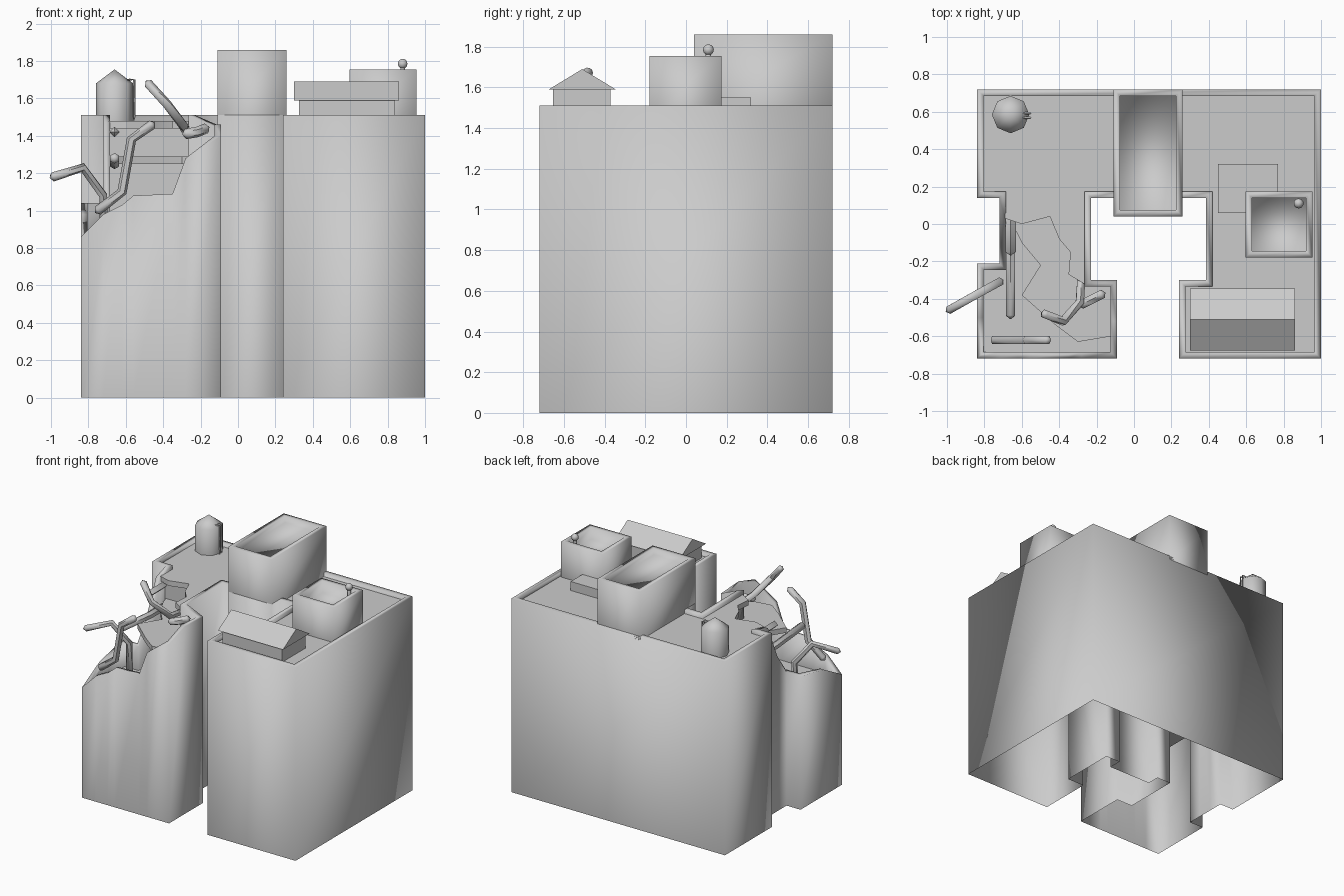
import bpy, bmesh
from mathutils import Vector

if "Cube" in bpy.data.objects:
    bpy.data.objects.remove(bpy.data.objects["Cube"])

GREY = (0.6, 0.6, 0.6, 1)
mat = bpy.data.materials.new("concrete grey")
mat.use_nodes = True
mat.diffuse_color = GREY
mat.node_tree.nodes["Principled BSDF"].inputs["Base Color"].default_value = GREY

WALL, ROOF, RIM, CELLAR = 0.035, 1.48, 1.51, 0.85


def finish(name, bm, angle=None):
    """Turn a bmesh into a shaded object; no angle means smooth everywhere."""
    bmesh.ops.recalc_face_normals(bm, faces=bm.faces)
    mesh = bpy.data.meshes.new(name)
    bm.to_mesh(mesh)
    bm.free()
    mesh.materials.append(mat)
    obj = bpy.data.objects.new(name, mesh)
    bpy.context.collection.objects.link(obj)
    bpy.ops.object.select_all(action='DESELECT')
    obj.select_set(True)
    bpy.context.view_layer.objects.active = obj
    if angle is None:
        bpy.ops.object.shade_smooth()
    else:
        bpy.ops.object.shade_smooth_by_angle(angle=angle)
    return obj


def inset(points, dist):
    """Mitred inward offset of a counter-clockwise outline."""
    result = []
    for i, p in enumerate(points):
        a = (p - points[i - 1]).normalized()
        b = (points[(i + 1) % len(points)] - p).normalized()
        na, nb = Vector((-a.y, a.x)), Vector((-b.y, b.x))
        result.append(p + (na + nb) * dist / (1 + na.dot(nb)))
    return result


def shell(name, outline, base, floor_at, floor=False):
    """Open-bottomed wall ring with a flat rim and an inner face."""
    bm = bmesh.new()
    plan = [Vector(p[:2]) for p in outline]
    tops = [p[2] for p in outline]
    inner = inset(plan, WALL)
    rings = [[bm.verts.new((p.x, p.y, base)) for p in plan],
             [bm.verts.new((p.x, p.y, z)) for p, z in zip(plan, tops)],
             [bm.verts.new((p.x, p.y, z)) for p, z in zip(inner, tops)],
             [bm.verts.new((p.x, p.y, floor_at(p))) for p in inner]]
    for low, high in zip(rings, rings[1:]):
        for i in range(len(plan)):
            bm.faces.new((low[i - 1], low[i], high[i], high[i - 1]))
    if floor:
        bm.faces.new(rings[-1])
    return finish(name, bm)


def slab(name, points, z, thick, angle=0.5):
    bm = bmesh.new()
    face = bm.faces.new([bm.verts.new((x, y, z)) for x, y in points])
    ext = bmesh.ops.extrude_face_region(bm, geom=[face])
    moved = [v for v in ext["geom"] if isinstance(v, bmesh.types.BMVert)]
    bmesh.ops.translate(bm, verts=moved, vec=(0, 0, -thick))
    return finish(name, bm, angle)


def rect(x0, x1, y0, y1):
    return [(x0, y0), (x1, y0), (x1, y1), (x0, y1)]


def beam(name, path, radius, sides=6):
    """Bent bar with pointed ends."""
    pts = [Vector(p) for p in path]
    first, last = (pts[1] - pts[0]).normalized(), (pts[-1] - pts[-2]).normalized()
    bm = bmesh.new()
    rings = []
    for i, p in enumerate(pts):
        way = (pts[min(i + 1, len(pts) - 1)] - pts[max(i - 1, 0)]).normalized()
        turn = way.to_track_quat('Z', 'Y')
        ring = bmesh.ops.create_circle(bm, segments=sides, radius=radius)["verts"]
        for v in ring:
            v.co = turn @ v.co + p
        rings.append(ring)
    for a, b in zip(rings, rings[1:]):
        for i in range(sides):
            bm.faces.new((a[i - 1], a[i], b[i], b[i - 1]))
    for ring, tip in ((rings[0], pts[0] - first * 0.02), (rings[-1], pts[-1] + last * 0.02)):
        v = bm.verts.new(tip)
        for i in range(sides):
            bm.faces.new((ring[i - 1], ring[i], v))
    return finish(name, bm, 1.0)


# Building walls, intact at the back and right, crumbling at the front left
R = RIM
outline = [
    (-.84, -.72, .86), (-.72, -.72, .98), (-.62, -.72, 1.03), (-.56, -.72, 1.08),
    (-.35, -.72, 1.09), (-.28, -.72, 1.28), (-.09, -.72, 1.40), (-.09, -.52, 1.46),
    (-.09, -.30, 1.45), (-.23, -.30, R), (-.23, .14, R), (-.11, .14, R), (-.11, .04, R),
    (.26, .04, R), (.26, .14, R), (.385, .14, R), (.385, -.30, R), (.24, -.30, R),
    (.24, -.72, R), (1, -.72, R), (1, .72, R), (-.84, .72, R), (-.84, .14, R),
    (-.72, .14, R), (-.72, .02, 1.47), (-.72, -.10, 1.2), (-.72, -.21, 1.04),
    (-.84, -.21, 1.04), (-.84, -.50, .98)]
shell("building_walls", outline, 0,
      lambda p: CELLAR if p.x < -.05 and p.y < .1 and p.y < .04 else ROOF - .02)

# Stair tower
shell("stair_tower", [(x, y, 1.86) for x, y in rect(-.11, .26, .04, .72)],
      ROOF, lambda p: 1.81, True)

# Roof with its broken front edge
broken = [(-.69, .17), (-.69, .03), (-.6, 0), (-.45, .04), (-.4, -.08),
          (-.34, -.15), (-.35, -.27), (-.25, -.33)]
roof = [(-.81, .69), (-.81, .17)] + broken + [
    (-.25, .17), (.41, .17), (.41, -.33), (.27, -.33), (.27, -.69), (.97, -.69), (.97, .69)]
slab("roof", roof, ROOF, .04)

# Collapsed storeys
slab("broken_floor", [(-.69, .12), (-.66, .02), (-.6, -.1), (-.5, -.22), (-.6, -.38),
                      (-.42, -.54), (-.3, -.63), (-.12, -.6), (-.12, -.33),
                      (-.26, -.33), (-.26, .12)], 1.29, .04)
slab("lower_floor", [(-.81, -.69), (-.12, -.69), (-.12, -.33), (-.26, -.33), (-.26, .14),
                     (-.69, .14), (-.69, -.24), (-.81, -.24)], CELLAR, .02)
slab("inner_wall", rect(-.69, -.25, .08, .12), 1.46, 1.46 - CELLAR)

# Bent bars sticking out of the ruin
beam("bent_bar_left", [(-.99, -.46, 1.18), (-.83, -.37, 1.23), (-.72, -.31, 1.08),
                       (-.72, -.31, CELLAR)], .025)
beam("bent_bar_front", [(-.46, -.62, 1.46), (-.57, -.62, 1.38), (-.62, -.62, 1.1),
                        (-.75, -.62, 1.0)], .026)
beam("bent_bar_tall", [(-.48, -.48, 1.68), (-.38, -.52, 1.57), (-.29, -.42, 1.45),
                       (-.28, -.27, 1.43)], .025)
beam("bent_bar_short", [(-.28, -.43, 1.41), (-.22, -.4, 1.42), (-.17, -.375, 1.44)], .028)
beam("roof_bar", [(-.66, .03, 1.42), (-.66, -.15, 1.42)], .028, 4)
beam("floor_bar", [(-.66, .03, 1.25), (-.66, -.15, 1.25), (-.66, -.49, 1.28)], .028)

# Gabled roof shed
slab("shed_base", rect(.325, .84, -.655, -.37), 1.6, .13)
bm = bmesh.new()
ends = [[bm.verts.new((x, y, z)) for y, z in ((-.675, 1.59), (-.345, 1.59), (-.51, 1.69))]
        for x in (.30, .86)]
for end in ends:
    bm.faces.new(end)
for i in range(3):
    bm.faces.new((ends[0][i - 1], ends[0][i], ends[1][i], ends[1][i - 1]))
finish("shed_roof", bm, 0.7)

# Open tank, its valve knob and the low plinth behind it
shell("open_tank", [(x, y, 1.755) for x, y in rect(.595, .955, -.18, .175)],
      ROOF, lambda p: 1.66, True)
slab("plinth", rect(.45, .77, .06, .32), 1.55, .08)
bm = bmesh.new()
bmesh.ops.create_uvsphere(bm, u_segments=10, v_segments=6, radius=.027)
bmesh.ops.translate(bm, verts=bm.verts, vec=(.88, .11, 1.785))
finish("valve_knob", bm)
beam("valve_stem", [(.88, .11, 1.67), (.88, .11, 1.77)], .014)

# Small water tower with a pointed cap and a ladder
bm = bmesh.new()
for r1, r2, z0, z1 in ((.1, .1, ROOF, 1.68), (.1, 0, 1.68, 1.755)):
    part = bmesh.ops.create_cone(bm, cap_ends=False, segments=8, radius1=r1,
                                 radius2=r2, depth=z1 - z0)
    bmesh.ops.translate(bm, verts=part["verts"], vec=(-.66, .585, (z0 + z1) / 2))
bmesh.ops.remove_doubles(bm, verts=bm.verts, dist=.001)
finish("water_tower", bm, 1.0)
for side in (-1, 1):
    y = .58 + side * .012
    beam("ladder_rail", [(-.58, y, 1.7), (-.555, y, 1.7), (-.555, y, 1.5)], .006, 4)
